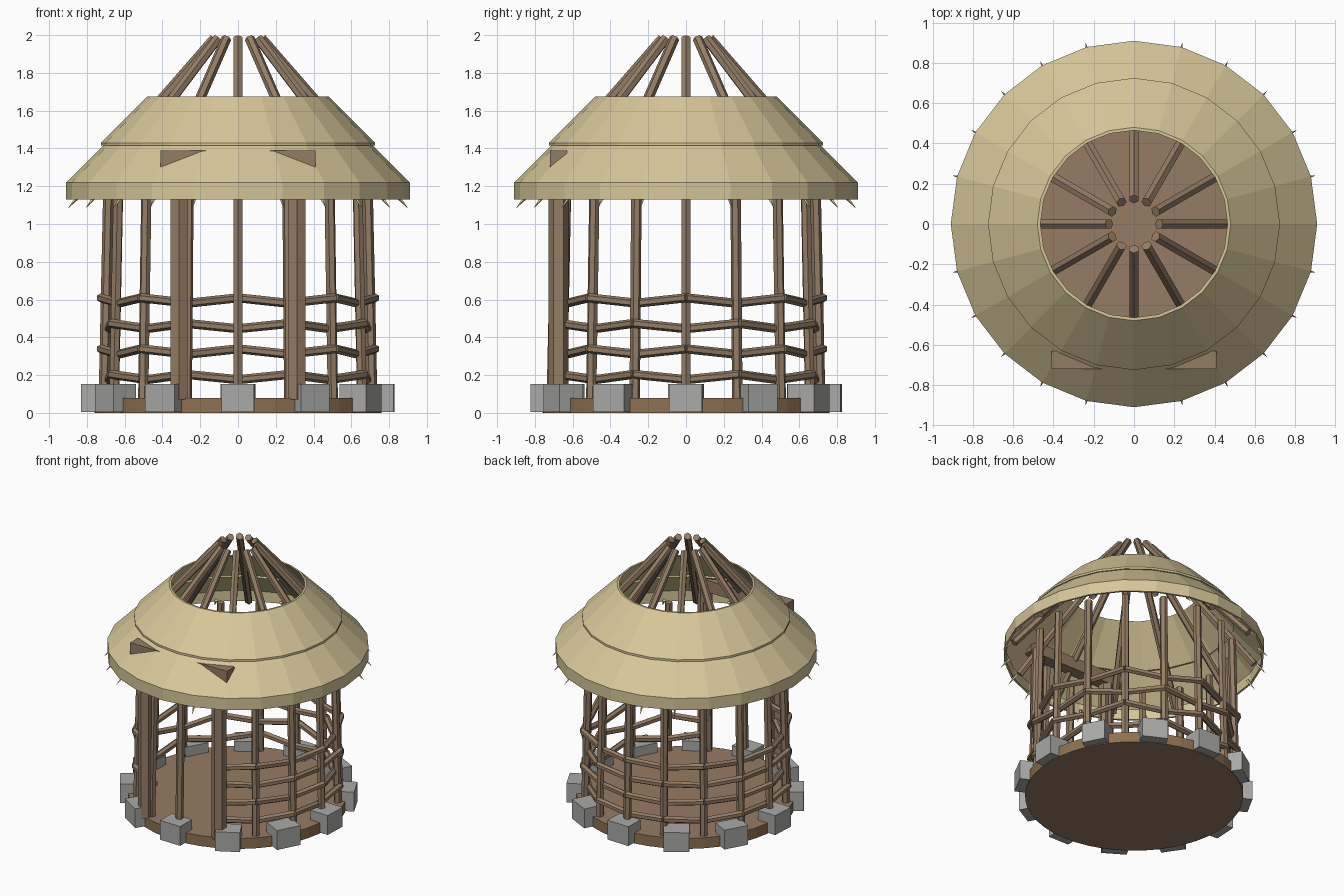
import bpy, bmesh, random
from math import sin, cos, pi, radians
from mathutils import Vector, Matrix

random.seed(4)
cube = bpy.data.objects.get("Cube")
if cube:
    bpy.data.objects.remove(cube)


def material(name, rgb):
    m = bpy.data.materials.new(name)
    m.use_nodes = True
    col = (*rgb, 1)
    m.diffuse_color = col
    m.node_tree.nodes["Principled BSDF"].inputs["Base Color"].default_value = col
    return m


THATCH = material("straw_thatch", (0.68, 0.57, 0.32))
WOOD = material("brown_wood", (0.30, 0.205, 0.13))
EARTH = material("packed_earth", (0.30, 0.20, 0.125))
RIM = material("floor_rim_brown", (0.27, 0.165, 0.08))
STONE = material("grey_stone", (0.40, 0.40, 0.39))


def finish(name, bm, *mats):
    me = bpy.data.meshes.new(name)
    bm.to_mesh(me)
    bm.free()
    for m in mats:
        me.materials.append(m)
    ob = bpy.data.objects.new(name, me)
    bpy.context.scene.collection.objects.link(ob)
    return ob


def polar(r, angle, z):
    """Point at an angle counted from the front (-y) towards +x."""
    return Vector((r * sin(angle), -r * cos(angle), z))


def rod(bm, a, b, r1, r2=None, sides=6):
    d = b - a
    mat = Matrix.Translation((a + b) / 2) @ d.to_track_quat('Z', 'Y').to_matrix().to_4x4()
    bmesh.ops.create_cone(bm, cap_ends=True, segments=sides, radius1=r1,
                          radius2=r1 if r2 is None else r2, depth=d.length, matrix=mat)


def box(bm, centre, size, turn=0):
    mat = Matrix.Translation(centre) @ Matrix.Rotation(turn, 4, 'Z') @ Matrix.Diagonal((*size, 1))
    bmesh.ops.create_cube(bm, size=1, matrix=mat)


def lathe(name, profile, mat, sides=24):
    """Closed profile of (radius, height) turned round the z axis."""
    bm = bmesh.new()
    rings = [[bm.verts.new(polar(r, 2 * pi * i / sides, z)) for i in range(sides)]
             for r, z in profile]
    for low, high in zip(rings, rings[1:] + rings[:1]):
        for i in range(sides):
            j = (i + 1) % sides
            bm.faces.new((low[i], low[j], high[j], high[i]))
    bmesh.ops.recalc_face_normals(bm, faces=bm.faces[:])
    return finish(name, bm, mat)


# Round floor with a differently coloured rim
bm = bmesh.new()
rod(bm, Vector((0, 0, 0)), Vector((0, 0, 0.08)), 0.76, sides=48)
for f in bm.faces:
    f.material_index = 1 if abs(f.normal.z) < 0.5 else 0
finish("floor", bm, EARTH, RIM)

# Foundation stones, slightly uneven
bm = bmesh.new()
for i in range(12):
    a = i * pi / 6
    size = (random.uniform(0.17, 0.185), random.uniform(0.14, 0.16), 0.148)
    box(bm, polar(0.75, a, 0.08), size, a + radians(random.uniform(-5, 5)))
finish("foundation_stones", bm, STONE)

# Wall posts leaning slightly inwards
POSTS = 16
bm = bmesh.new()
for i in range(POSTS):
    a = 2 * pi * i / POSTS
    rod(bm, polar(0.71, a, 0.07), polar(0.685, a, 1.22), 0.028)
finish("wall_posts", bm, WOOD)

# Woven rails, open at the doorway
bm = bmesh.new()
for level in range(4):
    def knot(i):
        side = 1 if (i + level) % 2 else -1
        return polar(0.705 + 0.022 * side, 2 * pi * i / POSTS,
                     0.19 + 0.135 * level + 0.014 * side)
    for i in range(1, POSTS - 1):
        rod(bm, knot(i), knot(i + 1), 0.024)
finish("woven_rails", bm, WOOD)

# Door frame
bm = bmesh.new()
for s in (-1, 1):
    rod(bm, Vector((s * 0.312, -0.675, 0.07)), Vector((s * 0.312, -0.675, 1.31)), 0.052)
finish("door_posts", bm, WOOD)
bm = bmesh.new()
box(bm, (0, -0.675, 1.345), (0.82, 0.09, 0.09))
finish("door_lintel", bm, WOOD)

# Rafters meeting round the open smoke hole
bm = bmesh.new()
for i in range(12):
    a = i * pi / 6
    rod(bm, polar(0.124, a, 1.982), polar(0.85, a, 1.15), 0.027)
finish("rafters", bm, WOOD)

# Two thatch tiers as thin shells
lathe("lower_thatch", [(0.91, 1.13), (0.91, 1.22), (0.715, 1.415),
                       (0.70, 1.405), (0.895, 1.21), (0.895, 1.13)], THATCH)
lathe("upper_thatch", [(0.725, 1.415), (0.725, 1.43), (0.48, 1.675),
                       (0.465, 1.675), (0.705, 1.415)], THATCH)

# Loose straw tips under the eave
bm = bmesh.new()
for i in range(24):
    if i % 6:
        a = i * pi / 12
        rod(bm, polar(0.87, a, 1.15), polar(0.935, a, 1.08), 0.012, 0, sides=4)
finish("straw_tips", bm, THATCH)
